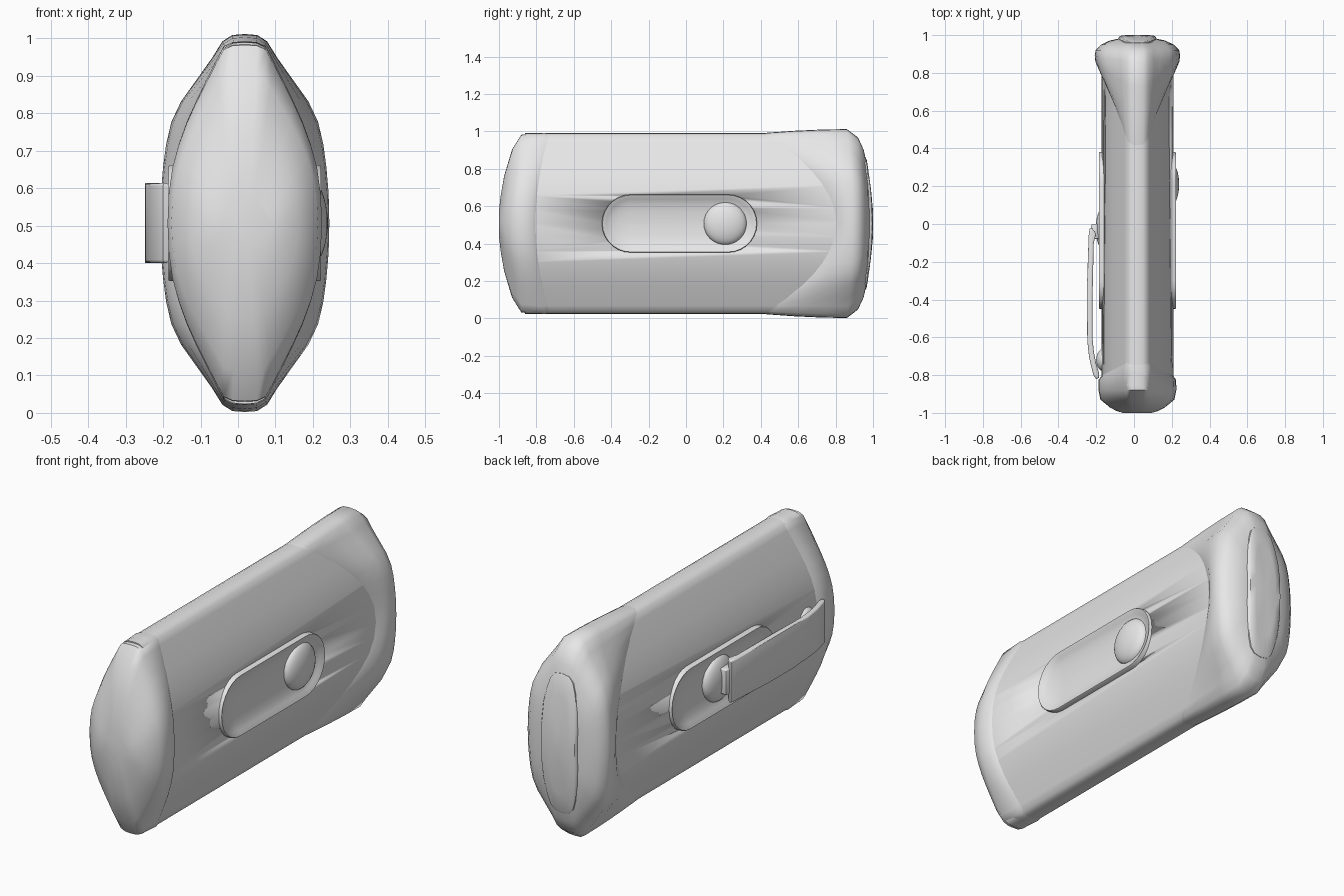
import bpy, bmesh, math
from mathutils import Matrix, Vector

cube = bpy.data.objects.get("Cube")
if cube:
    bpy.data.objects.remove(cube, do_unlink=True)

CX, CZ = 0.018, 0.507

grey = bpy.data.materials.new("light grey plastic")
grey.use_nodes = True
grey.diffuse_color = (0.8, 0.8, 0.8, 1)
grey.node_tree.nodes["Principled BSDF"].inputs["Base Color"].default_value = (0.8, 0.8, 0.8, 1)


def finish(name, bm, angle=40):
    bmesh.ops.recalc_face_normals(bm, faces=bm.faces[:])
    mesh = bpy.data.meshes.new(name)
    bm.to_mesh(mesh)
    bm.free()
    mesh.materials.append(grey)
    ob = bpy.data.objects.new(name, mesh)
    bpy.context.collection.objects.link(ob)
    bpy.ops.object.select_all(action='DESELECT')
    ob.select_set(True)
    bpy.context.view_layer.objects.active = ob
    bpy.ops.object.shade_smooth_by_angle(angle=math.radians(angle))
    return ob


def skin(name, rings, angle=40):
    """Bridge closed rings of points and close both ends."""
    bm = bmesh.new()
    loops = [[bm.verts.new(p) for p in ring] for ring in rings]
    n = len(loops[0])
    for a, b in zip(loops, loops[1:]):
        for i in range(n):
            j = (i + 1) % n
            bm.faces.new((a[i], a[j], b[j], b[i]))
    bm.faces.new(loops[0])
    bm.faces.new(loops[-1])
    return finish(name, bm, angle)


def lens(profile, y, sx=1, sz=1, bend=0, power=2):
    """Four-way symmetric ring; bend shifts y towards the top and bottom."""
    quarter = profile
    half = quarter + [(-x, z) for x, z in quarter[-2::-1]]
    full = half + [(x, -z) for x, z in half[-2:0:-1]]
    top = max(z for x, z in quarter)
    return [(CX + x * sx, y + bend * abs(z / top) ** power, CZ + z * sz)
            for x, z in full]


# Main body: long lens-shaped shell
body_prof = [(.19, 0), (.187, .08), (.178, .15), (.163, .21), (.143, .27), (.118, .33),
             (.088, .395), (.067, .44), (.052, .47), (.03, .481), (0, .483)]
body = skin("body", [lens(body_prof, y) for y in (-.86, .88)])

# Front end cap: rounded bumper
front = [(-.80, .98, .985, .09), (-.825, 1.08, 1.004, .07), (-.88, 1.085, .985, 0),
         (-.93, 1.03, .82, 0), (-.972, .76, .53, 0), (-.99, .58, .32, 0), (-1, .4, .14, 0)]
skin("front_cap", [lens(body_prof, y, sx, sz, b) for y, sx, sz, b in front], 50)

# Rear end cap: flared, with a curved edge running forward at top and bottom
rear_prof = [(.226, 0), (.224, .08), (.218, .15), (.21, .21), (.196, .27), (.17, .325),
             (.12, .395), (.088, .44), (.06, .485), (.034, .502), (0, .505)]


def mix(t):
    return [(a + (c - a) * t, b + (d - b) * t)
            for (a, b), (c, d) in zip(body_prof, rear_prof)]


rear = [(mix(-.05), .80, 1, 1, -.39), (mix(.12), .81, 1, 1, -.375),
        (mix(.6), .835, 1, 1, -.25), (mix(.9), .86, 1, 1, -.13),
        (rear_prof, .89, 1, 1, -.03), (rear_prof, .92, .98, .91, 0),
        (rear_prof, .95, .85, .78, 0), (rear_prof, .972, .64, .58, 0),
        (rear_prof, .983, .4, .35, 0)]
skin("rear_cap", [lens(p, y, sx, sz, b) for p, y, sx, sz, b in rear], 50)

# Rear end plate: elongated pad following the curve of the cap
pad_prof = [(.1, 0), (.1, .1), (.093, .19), (.078, .27), (.062, .32), (.04, .345), (0, .352)]
skin("rear_pad", [lens(pad_prof, .93, 1, 1), lens(pad_prof, .985, 1, 1, -.024),
                  lens(pad_prof, .996, .92, .97, -.03), lens(pad_prof, 1.0, .6, .7, -.02),
                  lens(pad_prof, 1.0, .15, .2)], 45)


def capsule(r, depth, side, steps=14):
    """Capsule outline in the y-z plane at a given distance from the centre."""
    pts = []
    for end, start in ((.225, -90), (-.295, 90)):
        for i in range(steps + 1):
            a = math.radians(start + 180 * i / steps)
            pts.append((CX + side * depth, end + r * math.cos(a), CZ + r * math.sin(a)))
    return pts


def dome(name, side, y, z, r, depth, base):
    """Flattened ball used for the buttons."""
    bm = bmesh.new()
    bmesh.ops.create_uvsphere(bm, u_segments=32, v_segments=16, radius=1)
    place = (Matrix.Translation((CX + side * base, y, z)) @ Matrix.Diagonal((depth, r, r, 1))
             @ Matrix.Rotation(math.pi / 2, 4, 'Y'))
    bmesh.ops.transform(bm, matrix=place, verts=bm.verts)
    return finish(name, bm)


# Scooped slide tracks on both sides, each with a round button
dish = [(.155, .15), (.155, .2), (.152, .204), (.148, .203), (.13, .191), (.1, .18),
        (.06, .173), (.01, .17)]
for side, word, knob_y in ((1, "left", .21), (-1, "right", -.025)):
    cutter = skin(word + "_track_cutter", [capsule(.15, d, side) for d in (.155, .3)])
    cutter.hide_render = True
    cutter.hide_viewport = True
    cut = body.modifiers.new(word + "_track_cut", 'BOOLEAN')
    cut.operation = 'DIFFERENCE'
    cut.solver = 'EXACT'
    cut.object = cutter
    skin(word + "_slide_track", [capsule(r, d, side) for r, d in dish], 45)
    dome(word + "_slide_button", side, knob_y, CZ, .115, .046, .175)


def bevelled(name, outline, z0, z1, width):
    """Extrude an x-y outline upwards and round its edges."""
    bm = bmesh.new()
    face = bm.faces.new([bm.verts.new((x, y, z0)) for x, y in outline])
    top = bmesh.ops.extrude_face_region(bm, geom=[face])
    for v in top["geom"]:
        if isinstance(v, bmesh.types.BMVert):
            v.co.z = z1
    rims = [e for e in bm.edges if abs(e.verts[0].co.z - e.verts[1].co.z) < 1e-5]
    bmesh.ops.bevel(bm, geom=rims, offset=width, segments=3, profile=.5, affect='EDGES')
    return finish(name, bm, 45)


# Belt clip on the right side: springy arm, neck and rest pin
arm = [(-.2, -.05), (-.225, -.02), (-.235, -.025), (-.24, -.06), (-.248, -.3), (-.249, -.5),
       (-.247, -.62), (-.237, -.71), (-.215, -.8), (-.2, -.82), (-.185, -.815), (-.185, -.79),
       (-.2, -.74), (-.212, -.68), (-.22, -.6), (-.22, -.4), (-.213, -.1)]
bevelled("clip_arm", arm, .4, .614, .009)
neck = [(-.16, 0), (-.222, 0), (-.228, -.01), (-.228, -.08), (-.16, -.08)]
bevelled("clip_neck", neck, .445, .575, .008)
dome("clip_rest_pin", -1, -.72, .54, .06, .04, .178)
